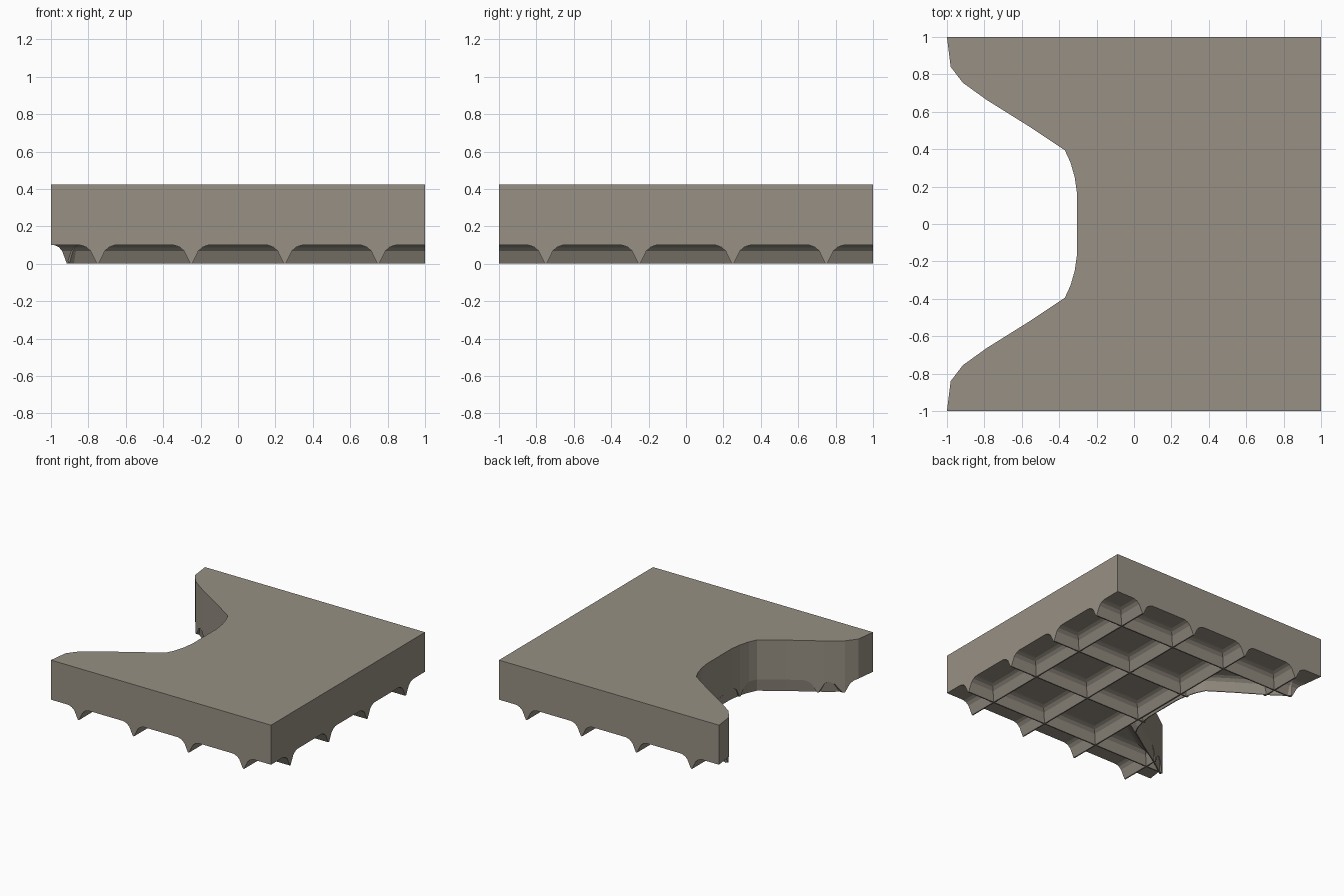
import bpy, bmesh
from mathutils import Vector

if "Cube" in bpy.data.objects:
    bpy.data.objects.remove(bpy.data.objects["Cube"])

TOP, UNDER = 0.425, 0.10

stone = bpy.data.materials.new("warm grey stone")
stone.diffuse_color = (0.31, 0.28, 0.23, 1)
stone.use_nodes = True
stone.node_tree.nodes["Principled BSDF"].inputs["Base Color"].default_value = stone.diffuse_color


def finish(name, bm):
    bmesh.ops.recalc_face_normals(bm, faces=bm.faces)
    me = bpy.data.meshes.new(name)
    bm.to_mesh(me)
    bm.free()
    me.materials.append(stone)
    ob = bpy.data.objects.new(name, me)
    bpy.context.collection.objects.link(ob)
    return ob


def prism(name, pts, depth):
    """Closed loop of 3D points, extruded along the depth vector."""
    bm = bmesh.new()
    f = bm.faces.new([bm.verts.new(p) for p in pts])
    r = bmesh.ops.extrude_face_region(bm, geom=[f])
    vs = [e for e in r["geom"] if isinstance(e, bmesh.types.BMVert)]
    bmesh.ops.translate(bm, verts=vs, vec=depth)
    return finish(name, bm)


# Notch outline: upper half, mirrored for the lower half
half = [(-0.915, 0.755), (-0.79, 0.665), (-0.55, 0.515), (-0.37, 0.395),
        (-0.34, 0.33), (-0.317, 0.25), (-0.304, 0.16)]
tail = [(-1, 1), (-0.98, 0.84)]
mirror = lambda pts: [(x, -y) for x, y in reversed(pts)]
notch = half + mirror(half)
outline = [(1, -1), (1, 1)] + tail + notch + mirror(tail)

# Slab
prism("slab", [(x, y, UNDER) for x, y in outline], (0, 0, TOP - UNDER))

# Tall cutter that trims the ribs to the slab outline
cutter = prism("rib_trimmer", [(x, y, -0.2) for x, y in outline], (0, 0, 0.8))
cutter.hide_render = True

# Flared ribs in a grid underneath
side = [(0.105, 0.101), (0.085, 0.098), (0.06, 0.088), (0.038, 0.068), (0.005, 0)]
profile = side + [(-d, z) for d, z in reversed(side)]
base = [(-0.105, 0.12), (0.105, 0.12)]
ribs = []
for i, c in enumerate((-0.75, -0.25, 0.25, 0.75)):
    ribs.append(prism(f"long_rib_{i}",
                      [(-1.1, c + d, z) for d, z in profile + base], (2.2, 0, 0)))
    ribs.append(prism(f"cross_rib_{i}",
                      [(c + d, -1.1, z) for d, z in profile + base], (0, 2.2, 0)))

# Curved rib following the notch, one-sided flare towards the slab
edge = [(0.0, 0.12), (0.0, 0.1), (0.015, 0.0), (0.022, 0.0), (0.055, 0.068),
        (0.077, 0.088), (0.10, 0.098), (0.125, 0.101), (0.125, 0.12)]
bm = bmesh.new()
rings = []
for i, p in enumerate(notch):
    a = Vector(notch[max(i - 1, 0)])
    b = Vector(notch[min(i + 1, len(notch) - 1)])
    t = (b - a).normalized()
    n = Vector((-t.y, t.x))          # points into the slab
    rings.append([bm.verts.new((p[0] + n.x * d, p[1] + n.y * d, z)) for d, z in edge])
k = len(edge)
for r, s in zip(rings, rings[1:]):
    for j in range(k):
        bm.faces.new((r[j], r[(j + 1) % k], s[(j + 1) % k], s[j]))
bm.faces.new(rings[0])
bm.faces.new(rings[-1])
finish("notch_rib", bm)

# Trim the grid ribs
for ob in ribs:
    m = ob.modifiers.new("trim", 'BOOLEAN')
    m.operation = 'INTERSECT'
    m.solver = 'EXACT'
    m.object = cutter
    bpy.context.view_layer.objects.active = ob
    bpy.ops.object.modifier_apply(modifier=m.name)
bpy.data.objects.remove(cutter)
